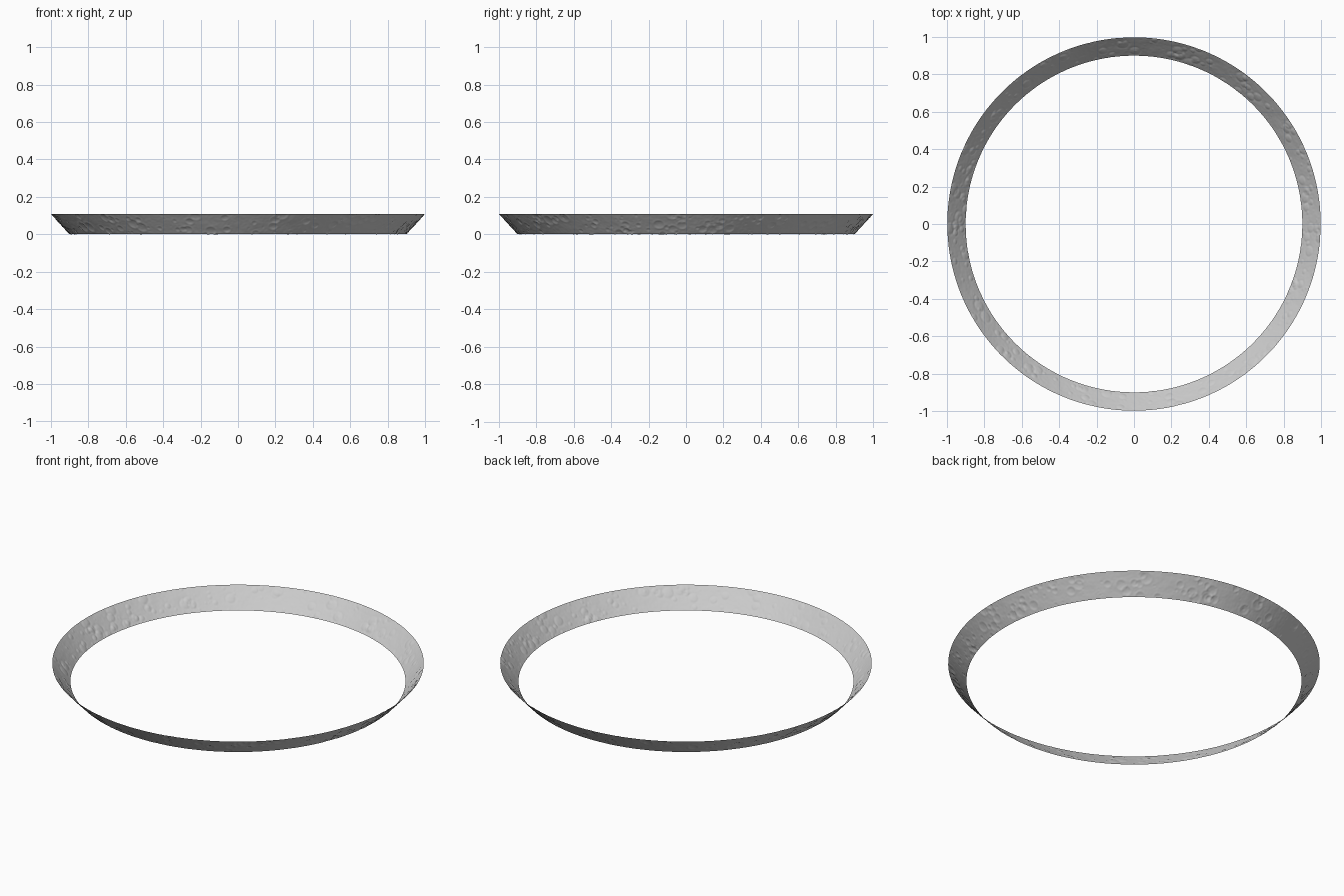
import bpy, random
from math import sin, cos, pi, exp, hypot
from mathutils import Vector, noise

if "Cube" in bpy.data.objects:
    bpy.data.objects.remove(bpy.data.objects["Cube"])

random.seed(7)
SEG, ROWS = 1200, 26
R0, R1, Z0, Z1 = 0.90, 0.998, 0.003, 0.110
SLANT = hypot(R1 - R0, Z1 - Z0)
NR, NZ = (Z1 - Z0) / SLANT, -(R1 - R0) / SLANT   # outward cone normal
ARC = 2 * pi * 0.95

# fine rocky grain over the sheet
height = []
for j in range(ROWS + 1):
    t = j / ROWS
    r, z = R0 + (R1 - R0) * t, Z0 + (Z1 - Z0) * t
    row = []
    for i in range(SEG):
        a = 2 * pi * i / SEG
        p = Vector((r * cos(a), r * sin(a), z))
        row.append(0.0008 * noise.noise(p * 22) + 0.0005 * noise.noise(p * 70))
    height.append(row)


# shallow round pits with raised rims
def crater(u, v, rad, depth):
    du, dv = ARC / SEG, SLANT / ROWS
    reach = rad * 1.6
    ci, n = int(u / du), int(reach / du) + 1
    for j in range(ROWS + 1):
        y = j * dv - v
        if abs(y) > reach:
            continue
        for i in range(ci - n, ci + n + 1):
            d = hypot(i * du - u, y) / rad
            if d < 1.6:
                bowl = -depth * max(0.0, 1 - d * d)
                rim = 0.45 * depth * exp(-((d - 1) / 0.2) ** 2)
                height[j][i % SEG] += bowl + rim


for k in range(420):
    rad = 0.006 + 0.028 * random.random() ** 3
    crater(random.uniform(0, ARC), random.uniform(0, SLANT), rad,
           min(0.0022, rad * 0.12))

# conical ring sheet
verts = []
for j in range(ROWS + 1):
    t = j / ROWS
    fade = 0.4 if j in (0, ROWS) else 1.0
    for i in range(SEG):
        a, h = 2 * pi * i / SEG, height[j][i] * fade
        r = R0 + (R1 - R0) * t + NR * h
        verts.append((r * cos(a), r * sin(a), Z0 + (Z1 - Z0) * t + NZ * h))
low = min(v[2] for v in verts)
verts = [(x, y, z - low) for x, y, z in verts]
faces = [(j * SEG + i, j * SEG + (i + 1) % SEG,
          (j + 1) * SEG + (i + 1) % SEG, (j + 1) * SEG + i)
         for j in range(ROWS) for i in range(SEG)]

mesh = bpy.data.meshes.new("cratered_ring")
mesh.from_pydata(verts, [], faces)
mesh.shade_smooth()
ring = bpy.data.objects.new("cratered_ring", mesh)
bpy.context.collection.objects.link(ring)
